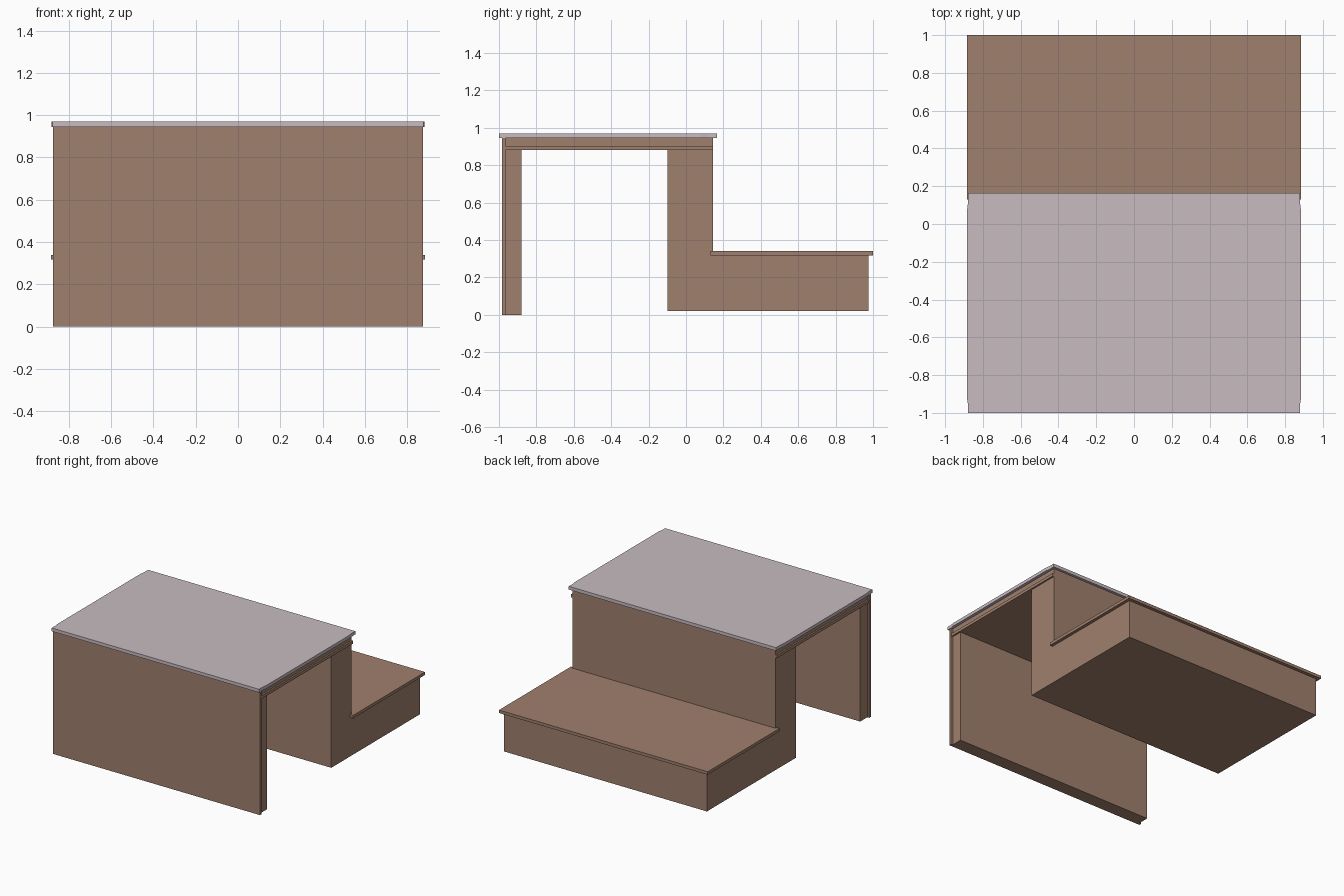
import bpy, bmesh

if "Cube" in bpy.data.objects:
    bpy.data.objects.remove(bpy.data.objects["Cube"])


def material(name, rgb):
    m = bpy.data.materials.new(name)
    m.diffuse_color = (*rgb, 1)
    m.use_nodes = True
    m.node_tree.nodes["Principled BSDF"].inputs["Base Color"].default_value = m.diffuse_color
    return m


brown = material("brown wood", (0.35, 0.215, 0.155))
grey = material("pale grey top", (0.58, 0.50, 0.53))


def prism(name, profile, lo, hi, mat, axis):
    """Extrude a 2D profile: axis 'x' takes (y, z) points, axis 'z' takes (x, y)."""
    bm = bmesh.new()
    def put(p, t):
        return bm.verts.new((t, *p) if axis == 'x' else (*p, t))
    a = [put(p, lo) for p in profile]
    b = [put(p, hi) for p in profile]
    n = len(profile)
    bm.faces.new(a)
    bm.faces.new(b)
    for i in range(n):
        j = (i + 1) % n
        bm.faces.new((a[i], a[j], b[j], b[i]))
    bmesh.ops.recalc_face_normals(bm, faces=bm.faces)
    me = bpy.data.meshes.new(name)
    bm.to_mesh(me)
    bm.free()
    me.materials.append(mat)
    ob = bpy.data.objects.new(name, me)
    bpy.context.collection.objects.link(ob)


def slab(name, half, y0, y1, z0, z1, mat=brown):
    prism(name, [(y0, z0), (y1, z0), (y1, z1), (y0, z1)], -half, half, mat, 'x')


# Counter: front panel, support behind it, under-top frame and trim board
slab("front_panel", 0.876, -0.985, -0.965, 0, 0.945)
slab("front_support", 0.86, -0.965, -0.88, 0, 0.88)
slab("trim_board", 0.872, -0.965, 0.145, 0.88, 0.903)
slab("top_frame", 0.86, -0.965, 0.145, 0.903, 0.945)

# Stepped rear body
prism("rear_body", [(-0.10, 0.02), (0.975, 0.02), (0.975, 0.317), (0.145, 0.317),
                    (0.145, 0.88), (-0.10, 0.88)], -0.86, 0.86, brown, 'x')

# Low shelf board wrapping around the back of the tall body
slab("low_shelf", 0.884, 0.13, 1.0, 0.317, 0.34)

# Counter top with slightly tapered corners
right = [(0.878, -1.0), (0.878, -0.96), (0.883, -0.93), (0.883, 0.08), (0.878, 0.12), (0.878, 0.165)]
prism("counter_top", right + [(-x, y) for x, y in reversed(right)], 0.945, 0.97, grey, 'z')
